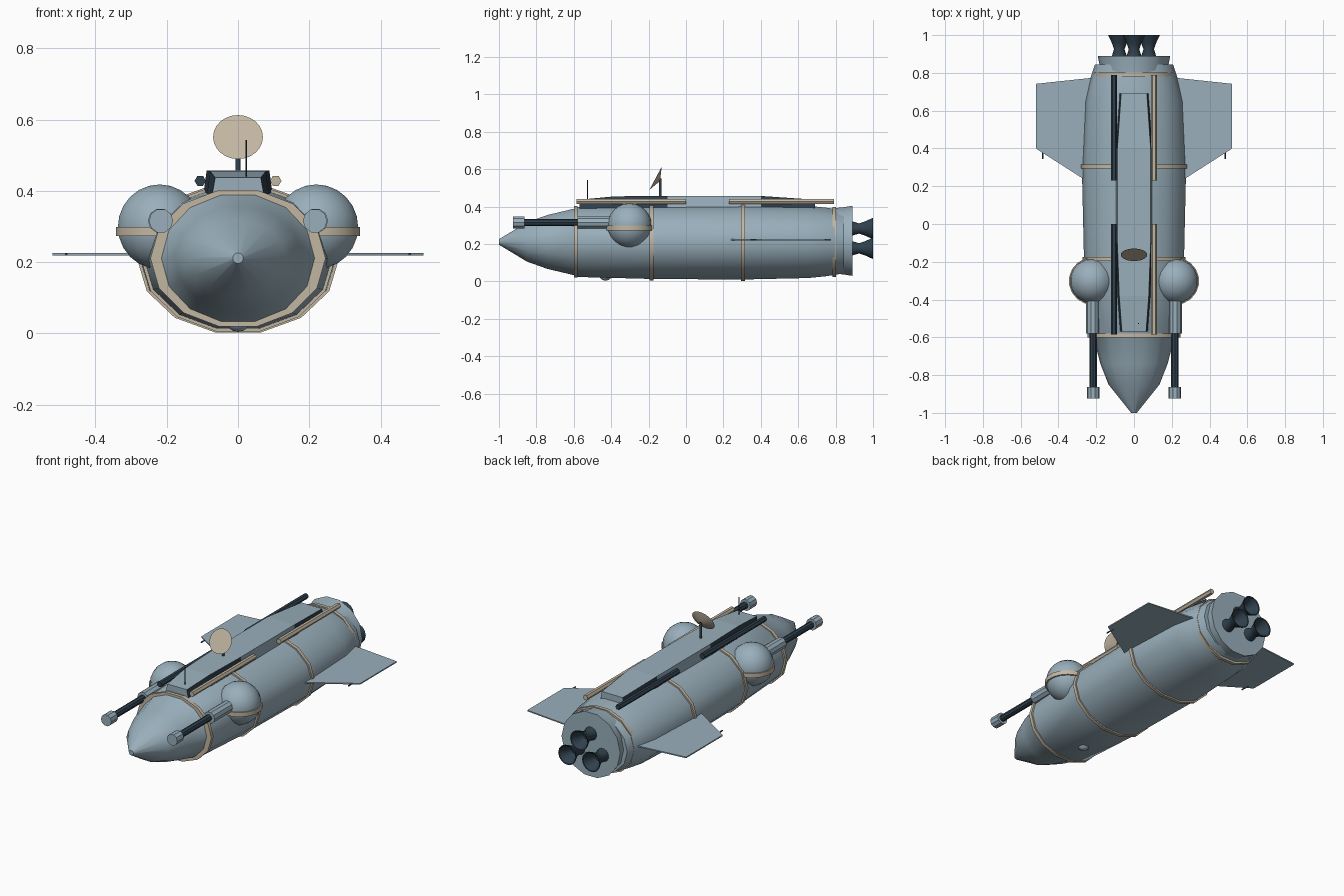
import bpy, bmesh, math
from mathutils import Vector, Matrix

cube = bpy.data.objects.get("Cube")
if cube:
    bpy.data.objects.remove(cube, do_unlink=True)


def material(name, rgb):
    m = bpy.data.materials.new(name)
    m.use_nodes = True
    m.diffuse_color = (*rgb, 1)
    m.node_tree.nodes["Principled BSDF"].inputs["Base Color"].default_value = (*rgb, 1)
    return m


GREY = material("blue_grey_hull", (0.32, 0.43, 0.50))
TAN = material("tan_trim", (0.54, 0.47, 0.36))
DARK = material("dark_steel", (0.03, 0.052, 0.075))
MID = 0.211  # height of the hull axis


def finish(name, bm, mats, angle=35):
    bmesh.ops.recalc_face_normals(bm, faces=bm.faces)
    me = bpy.data.meshes.new(name)
    bm.to_mesh(me)
    bm.free()
    for m in mats:
        me.materials.append(m)
    ob = bpy.data.objects.new(name, me)
    bpy.context.collection.objects.link(ob)
    bpy.ops.object.select_all(action='DESELECT')
    ob.select_set(True)
    bpy.context.view_layer.objects.active = ob
    if angle:
        bpy.ops.object.shade_smooth_by_angle(angle=math.radians(angle))
    return ob


def loft(name, stations, mat, x=0, z=MID, n=14, angle=35):
    """Elliptical sections (y, half width, half height) joined along y."""
    bm = bmesh.new()
    rings = []
    for y, a, b in stations:
        rings.append([bm.verts.new((x + a * math.cos(t), y, z + b * math.sin(t)))
                      for t in (math.tau * i / n for i in range(n))])
    for p, q in zip(rings, rings[1:]):
        for i in range(n):
            j = (i + 1) % n
            bm.faces.new((p[i], p[j], q[j], q[i]))
    bm.faces.new(rings[0])
    bm.faces.new(rings[-1])
    return finish(name, bm, [mat], angle)


def tube(name, y0, y1, r, mat, x, z, n=8):
    return loft(name, [(y0, r, r), (y1, r, r)], mat, x, z, n, 0)


def post(name, x, y, z0, z1, r, mat, n=8, angle=50):
    bm = bmesh.new()
    bmesh.ops.create_cone(bm, cap_ends=True, segments=n, radius1=r, radius2=r, depth=z1 - z0,
                          matrix=Matrix.Translation((x, y, (z0 + z1) / 2)))
    return finish(name, bm, [mat], angle)


def ball(name, centre, r, u, v):
    bm = bmesh.new()
    bmesh.ops.create_uvsphere(bm, u_segments=u, v_segments=v, radius=r,
                              matrix=Matrix.Translation(centre))
    return finish(name, bm, [GREY], 60)


# Hull, nose and tail collar
loft("hull", [(-1, .015, .015), (-.85, .135, .108), (-.74, .178, .148), (-.6, .215, .182),
              (-.58, .236, .192), (-.18, .265, .203), (.3, .276, .206), (.65, .26, .198),
              (.75, .238, .188), (.845, .207, .172)], GREY)
loft("tail_collar", [(.78, .178, .178), (.84, .182, .184), (.89, .192, .192)], GREY, z=.217)

# Hull bands
for name, y, a, b in (("nose_band", -.59, .246, .196), ("front_band", -.185, .273, .211),
                      ("rear_band", .305, .284, .214), ("tail_band", .792, .222, .192)):
    loft(name, [(y - .01, a, b), (y + .01, a, b)], TAN)

# Engine nozzles, hollow at the back
for name, x, z in (("top", 0, .283), ("left", .078, .177), ("right", -.078, .177)):
    loft(name + "_nozzle", [(y, r, r) for y, r in
         ((.88, .042), (.925, .028), (.96, .04), (1, .059), (.998, .053), (.93, .02))],
         DARK, x, z, 14, 40)

# Dorsal spine, with dark sides where it tapers
bm = bmesh.new()
sections = []
for y, w, top in ((-.57, .064, .437), (-.38, .078, .455), (-.1, .088, .457),
                  (.4, .088, .457), (.69, .068, .437)):
    sections.append([bm.verts.new(p) for p in ((-w - .012, y, .37), (-w, y, top),
                                               (w, y, top), (w + .012, y, .37))])
for p, q in zip(sections, sections[1:]):
    for i in range(4):
        j = (i + 1) % 4
        bm.faces.new((p[i], p[j], q[j], q[i]))
bm.faces.new(sections[0])
bm.faces.new(sections[-1])
bm.normal_update()
for f in bm.faces:
    side = abs(f.normal.x) > .7
    if side and abs(f.normal.y) > .02:
        f.material_index = 1
finish("dorsal_spine", bm, [GREY, DARK], 0)

# Rails beside the spine
for side, x, mat in (("right", -.106, DARK), ("left", .106, TAN)):
    tube(side + "_front_rail", -.585, 0, .016, mat, x, .428, 6)
    tube(side + "_rear_rail", .23, .79, .016, mat, x, .428, 6)

for side, s in (("left", 1), ("right", -1)):
    # Wing plate with a small probe on its leading edge
    bm = bmesh.new()
    outline = [(.18, .775), (.24, .772), (.52, .742), (.52, .4), (.27, .24), (.18, .185)]
    base = bm.faces.new([bm.verts.new((s * x, y, .219)) for x, y in outline])
    up = bmesh.ops.extrude_face_region(bm, geom=[base])
    bmesh.ops.translate(bm, vec=(0, 0, .007),
                        verts=[g for g in up["geom"] if isinstance(g, bmesh.types.BMVert)])
    finish(side + "_wing", bm, [GREY], 0)
    tube(side + "_wing_probe", .345, .4, .004, DARK, s * .482, .222, 6)

    # Gun pod: ball, belt, sleeve, barrel and muzzle
    ball(side + "_pod", (s * .22, -.302, .299), .119, 18, 12)
    post(side + "_pod_belt", s * .22, -.302, .273, .299, .125, TAN, 18, 35)
    tube(side + "_gun_sleeve", -.58, -.38, .035, GREY, s * .218, .316, 10)
    tube(side + "_gun_barrel", -.88, -.56, .019, DARK, s * .216, .316, 8)
    tube(side + "_gun_muzzle", -.925, -.863, .034, GREY, s * .216, .316, 10)

# Dish on its mast: shallow cone facing forward and slightly up
post("dish_mast", 0, -.138, .41, .55, .007, DARK)
facing = Vector((0, -.88, .47))
turn = facing.to_track_quat('Z', 'Y').to_matrix().to_4x4()
bm = bmesh.new()
bmesh.ops.create_cone(bm, cap_ends=True, segments=24, radius1=.01, radius2=.07, depth=.024,
                      matrix=Matrix.Translation((0, -.163, .551)) @ turn
                      @ Matrix.Translation((0, 0, -.012)))
finish("dish", bm, [TAN])

# Whip antenna and belly sensor
post("antenna", .023, -.527, .42, .543, .003, DARK, 6)
ball("belly_sensor", (0, -.43, .04), .036, 14, 8)
